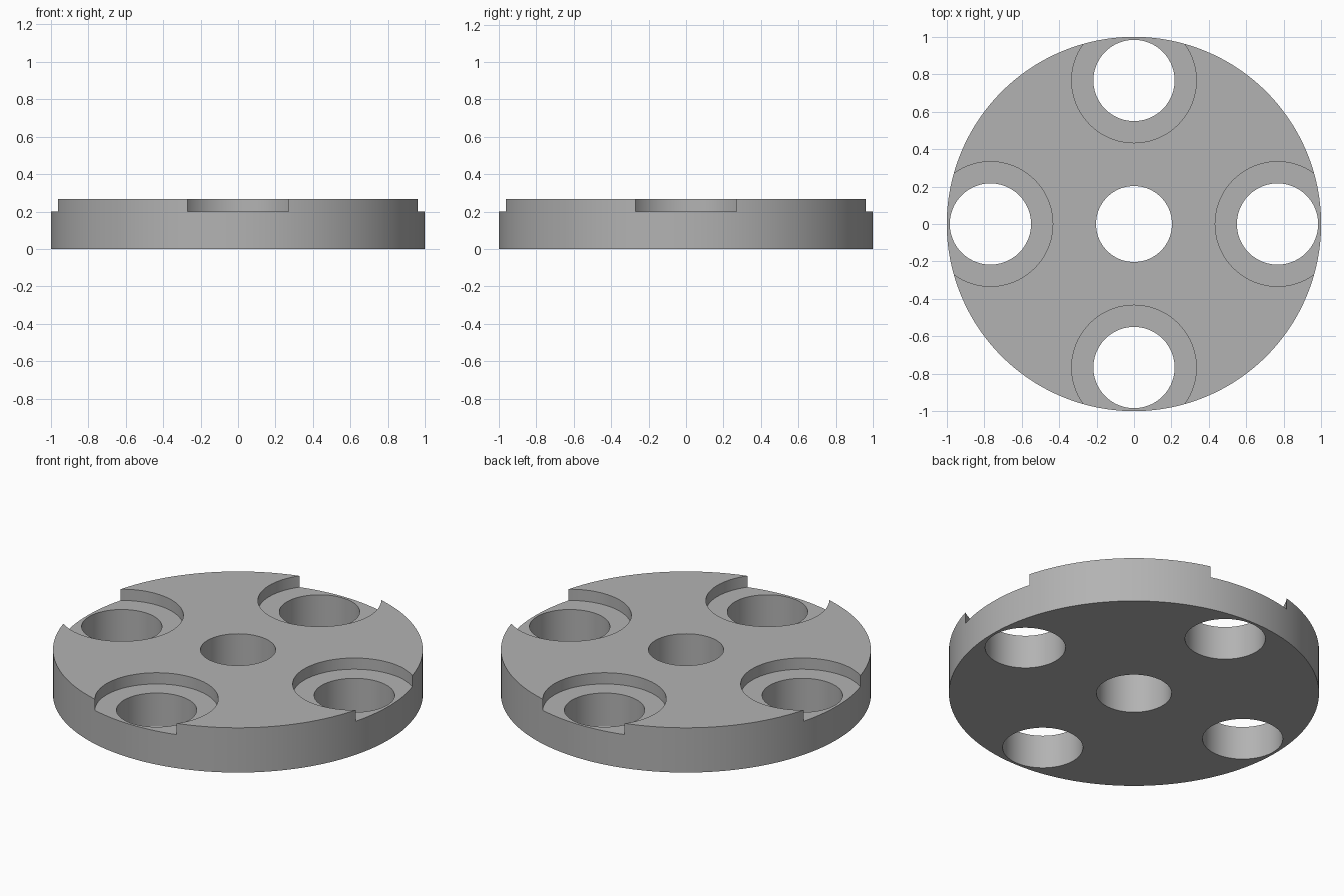
import bpy
from math import cos, sin, pi, radians

cube = bpy.data.objects.get("Cube")
if cube:
    bpy.data.objects.remove(cube, do_unlink=True)

HEIGHT = 0.267        # disc thickness
SEAT_Z = 0.2          # floor of the counterbores
BOLT_CIRCLE = 0.767   # distance of the outer holes from the centre

grey = bpy.data.materials.new("plain_grey")
grey.use_nodes = True
colour = (0.45, 0.45, 0.45, 1)
grey.diffuse_color = colour
grey.node_tree.nodes["Principled BSDF"].inputs["Base Color"].default_value = colour


def cylinder(name, radius, z0, z1, x=0, y=0, sides=96):
    bpy.ops.mesh.primitive_cylinder_add(
        vertices=sides, radius=radius, depth=z1 - z0, location=(x, y, (z0 + z1) / 2))
    ob = bpy.context.object
    ob.name = name
    ob.data.materials.append(grey)
    return ob


# Solid disc
disc = cylinder("flange_disc", 1, 0, HEIGHT, sides=192)

# Centre bore, then four through holes with wide counterbores open at the rim
cutters = [cylinder("centre_bore_cutter", 0.203, -0.1, 0.5)]
for i in range(4):
    x, y = BOLT_CIRCLE * cos(i * pi / 2), BOLT_CIRCLE * sin(i * pi / 2)
    cutters.append(cylinder("counterbore_cutter", 0.333, SEAT_Z, 0.5, x, y))
    cutters.append(cylinder("bolt_hole_cutter", 0.217, -0.1, 0.4, x, y))

for cutter in cutters:
    cutter.hide_render = True
    cut = disc.modifiers.new("cut", 'BOOLEAN')
    cut.operation = 'DIFFERENCE'
    cut.solver = 'EXACT'
    cut.object = cutter

# Bake the cuts and drop the cutters
bpy.context.view_layer.update()
graph = bpy.context.evaluated_depsgraph_get()
mesh = bpy.data.meshes.new_from_object(disc.evaluated_get(graph))
disc.modifiers.clear()
disc.data = mesh
mesh.name = "flange_disc"
for cutter in cutters:
    bpy.data.objects.remove(cutter, do_unlink=True)

# Smooth round walls, crisp edges
bpy.ops.object.select_all(action='DESELECT')
disc.select_set(True)
bpy.context.view_layer.objects.active = disc
bpy.ops.object.shade_smooth_by_angle(angle=radians(30))
